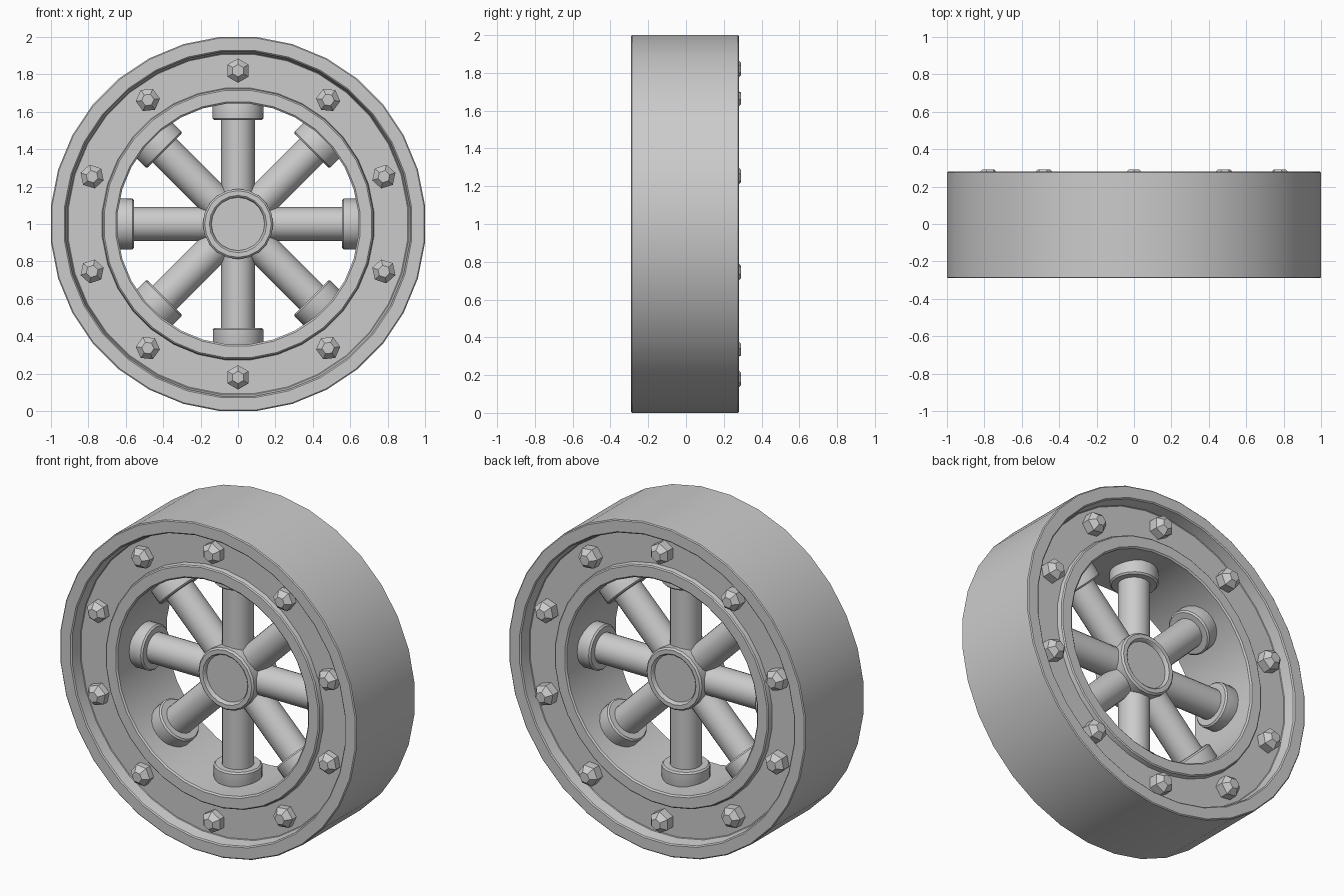
import bpy, bmesh
from math import pi, cos, sin, radians
from mathutils import Matrix

if "Cube" in bpy.data.objects:
    bpy.data.objects.remove(bpy.data.objects["Cube"])

CENTRE = Matrix.Translation((0, 0, 1))


def lathe(name, profile, sides, closed, phase=0.0):
    """Revolve (radius, y) points round the y axis; closed = ring profile, else caps the ends."""
    bm = bmesh.new()
    rings = [[bm.verts.new((r * cos(phase + 2 * pi * i / sides), y, r * sin(phase + 2 * pi * i / sides)))
              for i in range(sides)] for r, y in profile]
    pairs = list(zip(rings, rings[1:]))
    if closed:
        pairs.append((rings[-1], rings[0]))
    else:
        bm.faces.new(rings[0])
        bm.faces.new(rings[-1])
    for a, b in pairs:
        for i in range(sides):
            j = (i + 1) % sides
            bm.faces.new((a[i], a[j], b[j], b[i]))
    bmesh.ops.recalc_face_normals(bm, faces=bm.faces[:])
    mesh = bpy.data.meshes.new(name)
    bm.to_mesh(mesh)
    bm.free()
    return mesh


def place(name, mesh, matrix, smooth=False):
    obj = bpy.data.objects.new(name, mesh)
    bpy.context.collection.objects.link(obj)
    obj.matrix_world = matrix
    if smooth:
        bpy.ops.object.select_all(action='DESELECT')
        obj.select_set(True)
        bpy.context.view_layer.objects.active = obj
        bpy.ops.object.shade_smooth_by_angle(angle=radians(30))
    return obj


def mirrored(half):
    """Complete a half profile by mirroring it across y = 0."""
    return half + [(r, -y) for r, y in reversed(half)]


# Rim: outer lip, recessed bolt face, raised inner ring
N = 32
k = 1 / cos(pi / N)
half = [(1.0, .28), (.994, .285), (.928, .285), (.921, .279), (.91, .215), (.906, .212),
        (.726, .212), (.721, .238), (.714, .244), (.652, .244), (.643, .236)]
rim = lathe("rim", mirrored([(r * k, y) for r, y in half]), N, True, pi / N)
place("rim", rim, Matrix.Translation((0, -.005, 1)), True)

# Hub with dished ends
hub_half = [(.142, -.1), (.148, -.118), (.153, -.122), (.178, -.122), (.188, -.112)]
hub = lathe("hub", mirrored(hub_half), 20, False)
place("hub", hub, CENTRE, True)

# Eight round spokes with thick end collars
spoke = lathe("spoke", [(.09, .05), (.09, .555), (.126, .555), (.135, .564),
                        (.135, .635), (.128, .66)], 20, False)
for i in range(8):
    turn = Matrix.Rotation(i * pi / 4, 4, 'Y') @ Matrix.Rotation(pi / 2, 4, 'X')
    place(f"spoke_{i + 1}", spoke, CENTRE @ turn, i == 0)

# Ten chamfered hexagonal bolts on each side
bolt = lathe("bolt", [(.065, -.1), (.065, -.033), (.033, 0)], 6, False, pi / 2)
for side, flip, tip in (("front", pi, -.288), ("back", 0, .292)):
    for i in range(10):
        m = (CENTRE @ Matrix.Rotation(i * pi / 5, 4, 'Y') @ Matrix.Translation((0, tip, .82))
             @ Matrix.Rotation(flip, 4, 'Z'))
        place(f"{side}_bolt_{i + 1}", bolt, m)
